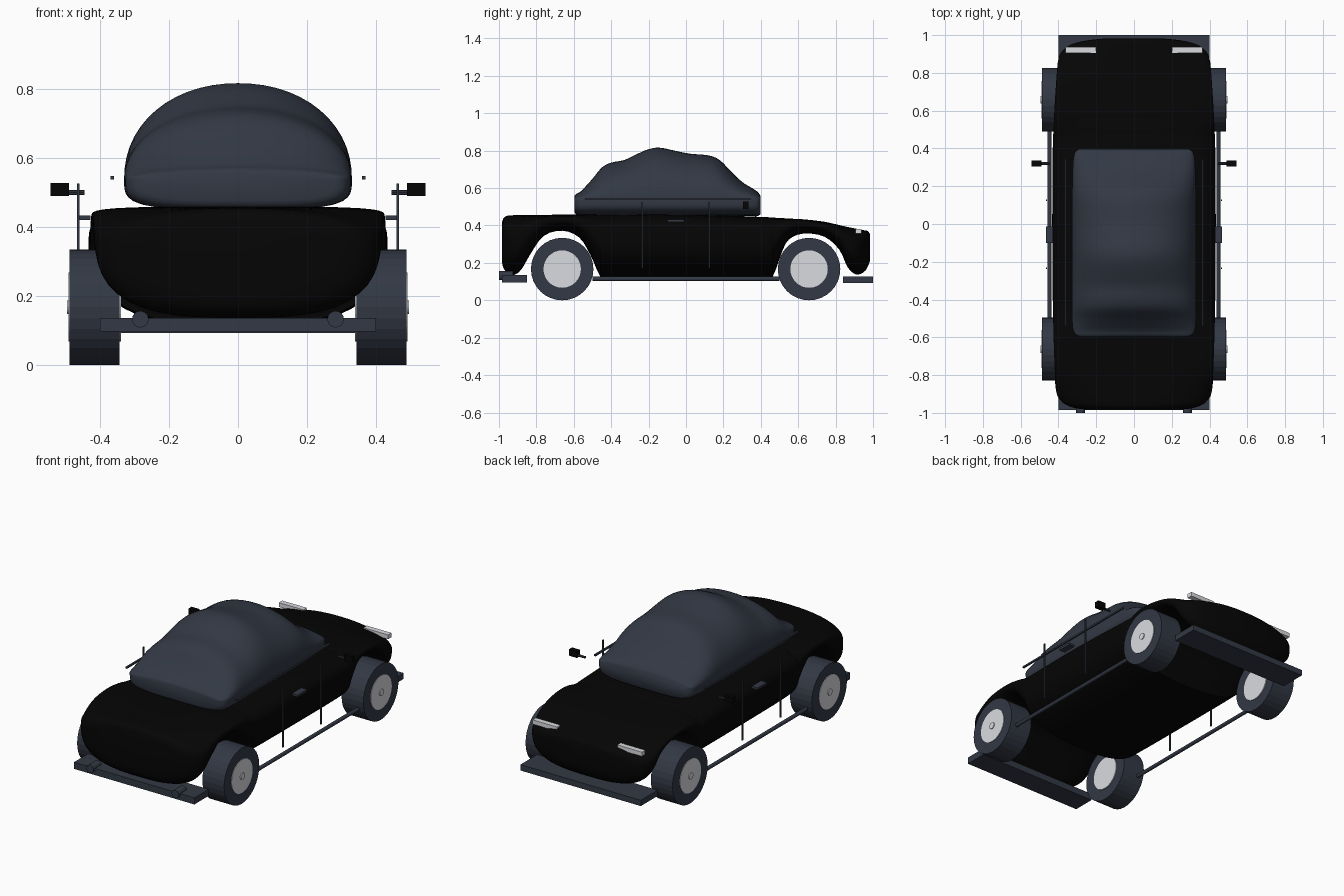
import bpy, bmesh, math
from mathutils import Matrix, Vector

if "Cube" in bpy.data.objects:
    bpy.data.objects.remove(bpy.data.objects["Cube"])


def material(name, rgb):
    m = bpy.data.materials.new(name)
    m.diffuse_color = (*rgb, 1)
    m.use_nodes = True
    m.node_tree.nodes["Principled BSDF"].inputs["Base Color"].default_value = m.diffuse_color
    return m


BLACK = material("black paint", (0.0015, 0.0015, 0.0015))
SLATE = material("dark slate", (0.032, 0.04, 0.058))
GREY = material("light grey", (0.7, 0.71, 0.74))


def make(name, bm, mat, smooth=False):
    bmesh.ops.recalc_face_normals(bm, faces=bm.faces[:])
    me = bpy.data.meshes.new(name)
    bm.to_mesh(me)
    bm.free()
    me.materials.append(mat)
    ob = bpy.data.objects.new(name, me)
    bpy.context.collection.objects.link(ob)
    if smooth:
        bpy.ops.object.select_all(action='DESELECT')
        ob.select_set(True)
        bpy.context.view_layer.objects.active = ob
        bpy.ops.object.shade_smooth_by_angle(angle=math.radians(50))
    return ob


def box(name, lo, hi, mat):
    lo, hi = Vector(lo), Vector(hi)
    bm = bmesh.new()
    size = [abs(v) for v in hi - lo]
    bmesh.ops.create_cube(bm, size=1, matrix=Matrix.Translation((lo + hi) / 2) @ Matrix.Diagonal((*size, 1)))
    return make(name, bm, mat)


def rod(name, a, b, r, mat, sides=12, smooth=False):
    a, b = Vector(a), Vector(b)
    rot = (b - a).to_track_quat('Z', 'Y').to_matrix().to_4x4()
    bm = bmesh.new()
    bmesh.ops.create_cone(bm, cap_ends=True, segments=sides, radius1=r, radius2=r,
                          depth=(b - a).length, matrix=Matrix.Translation((a + b) / 2) @ rot)
    return make(name, bm, mat, smooth)


def catmull(rows, steps):
    out = []
    for i in range(len(rows) - 1):
        p = [rows[max(0, min(len(rows) - 1, i + k))] for k in (-1, 0, 1, 2)]
        for s in range(steps):
            t = s / steps
            out.append([0.5 * (2 * b + (c - a) * t + (2 * a - 5 * b + 4 * c - d) * t * t
                               + (3 * b - a - 3 * c + d) * t ** 3) for a, b, c, d in zip(*p)])
    return out + [list(rows[-1])]


def loft(name, rows, centre, power_up, power_low, mat, sides=56):
    """Loft rounded sections given as (y, top, bottom, half width)."""
    bm = bmesh.new()
    rings = []
    for y, top, bot, w in catmull(rows, 3):
        zc = centre(top, bot)
        ring = []
        for k in range(sides):
            a = 2 * math.pi * k / sides
            c, s = math.cos(a), math.sin(a)
            n, h = (power_up(y), top - zc) if s >= 0 else (power_low(y), zc - bot)
            r = (abs(c) ** n + abs(s) ** n) ** (-1 / n)
            ring.append(bm.verts.new((w * c * r, y, zc + h * s * r)))
        rings.append(ring)
    for p, q in zip(rings, rings[1:]):
        for k in range(sides):
            j = (k + 1) % sides
            bm.faces.new((p[k], p[j], q[j], q[k]))
    bm.faces.new(rings[0])
    bm.faces.new(rings[-1])
    return make(name, bm, mat, True)


def end_blend(mid, end):
    """Section roundness that changes from the middle to both ends."""
    def power(y):
        t = max(0, min(1, (abs(y) - 0.65) / 0.28))
        return mid + (end - mid) * t
    return power


# lower body with wheel arches cut up into its underside
BODY = [(-0.983, 0.42, 0.20, 0.24), (-0.975, 0.44, 0.17, 0.31), (-0.955, 0.452, 0.148, 0.365),
        (-0.92, 0.455, 0.136, 0.40), (-0.88, 0.455, 0.165, 0.413), (-0.83, 0.456, 0.25, 0.418),
        (-0.76, 0.457, 0.345, 0.42), (-0.66, 0.458, 0.372, 0.424), (-0.57, 0.459, 0.335, 0.426),
        (-0.51, 0.46, 0.24, 0.428), (-0.46, 0.46, 0.13, 0.429), (-0.42, 0.46, 0.108, 0.43),
        (0.0, 0.46, 0.105, 0.433), (0.42, 0.445, 0.108, 0.43), (0.465, 0.442, 0.13, 0.428),
        (0.51, 0.44, 0.25, 0.426), (0.55, 0.437, 0.325, 0.424), (0.63, 0.433, 0.357, 0.42),
        (0.74, 0.42, 0.34, 0.413), (0.82, 0.402, 0.27, 0.407), (0.865, 0.392, 0.175, 0.402),
        (0.91, 0.383, 0.138, 0.385), (0.95, 0.375, 0.15, 0.335), (0.972, 0.37, 0.18, 0.25),
        (0.983, 0.355, 0.21, 0.14)]
loft("body", BODY, lambda t, b: t - 0.33 * (t - b), end_blend(4.0, 2.3), end_blend(2.5, 2.9), BLACK)

# domed cabin
CABIN = [(-0.597, 0.555, 0.475, 0.28), (-0.588, 0.568, 0.46, 0.305), (-0.56, 0.585, 0.45, 0.323),
         (-0.5, 0.65, 0.45, 0.328), (-0.45, 0.71, 0.45, 0.33), (-0.4, 0.736, 0.45, 0.33),
         (-0.33, 0.75, 0.45, 0.33), (-0.26, 0.783, 0.45, 0.33), (-0.2, 0.808, 0.45, 0.33),
         (-0.14, 0.816, 0.45, 0.33), (-0.06, 0.80, 0.45, 0.33), (0.02, 0.784, 0.45, 0.33),
         (0.12, 0.775, 0.45, 0.33), (0.18, 0.75, 0.45, 0.328), (0.24, 0.69, 0.45, 0.326),
         (0.3, 0.633, 0.45, 0.324), (0.35, 0.602, 0.45, 0.32), (0.383, 0.58, 0.45, 0.31),
         (0.397, 0.56, 0.46, 0.29)]
loft("cabin", CABIN, lambda t, b: 0.54, lambda y: 2.1, lambda y: 4, SLATE)

# bumpers
box("front_bumper", (-0.4, -0.985, 0.096), (0.4, -0.85, 0.136), SLATE)
box("back_bumper", (-0.4, 0.84, 0.092), (0.4, 1.0, 0.127), SLATE)

for s, side in ((1, "right"), (-1, "left")):
    # wheels with hubs and caps
    for y, end in ((-0.662, "front"), (0.658, "back")):
        n = f"{side}_{end}_"
        rod(n + "tyre", (s * 0.344, y, 0.167), (s * 0.488, y, 0.167), 0.167, SLATE, 32)
        rod(n + "hub", (s * 0.339, y, 0.167), (s * 0.491, y, 0.167), 0.1, GREY, 32)
        rod(n + "hub_cap", (s * 0.48, y, 0.167), (s * 0.496, y, 0.167), 0.02, GREY, 16)
    # sill rail and window trim
    rod(side + "_sill_rail", (s * 0.447, -0.5, 0.115), (s * 0.447, 0.5, 0.115), 0.011, SLATE)
    box(side + "_window_trim", (s * 0.359, -0.54, 0.537), (s * 0.369, 0.345, 0.547), SLATE)
    # door seams and handle
    for y, end in ((-0.235, "front"), (0.125, "back")):
        box(f"{side}_{end}_door_seam", (s * 0.46, y - 0.004, 0.17), (s * 0.466, y + 0.004, 0.525), SLATE)
    box(side + "_door_handle", (s * 0.428, -0.1, 0.42), (s * 0.467, -0.012, 0.433), SLATE)
    # mirror on its arm
    rod(side + "_mirror_arm", (s * 0.445, 0.32, 0.499), (s * 0.5, 0.32, 0.499), 0.007, SLATE, 8)
    box(side + "_mirror", (s * 0.49, 0.305, 0.489), (s * 0.543, 0.335, 0.527), BLACK)
    # lamps
    box(side + "_back_lamp", (s * 0.2, 0.905, 0.356), (s * 0.363, 0.937, 0.382), GREY)
    box(side + "_front_lamp", (s * 0.22, -0.955, 0.37), (s * 0.31, -0.93, 0.394), GREY)
    # exhaust tip
    rod(side + "_exhaust", (s * 0.283, -1.0, 0.132), (s * 0.283, -0.925, 0.132), 0.024, SLATE, 16)
